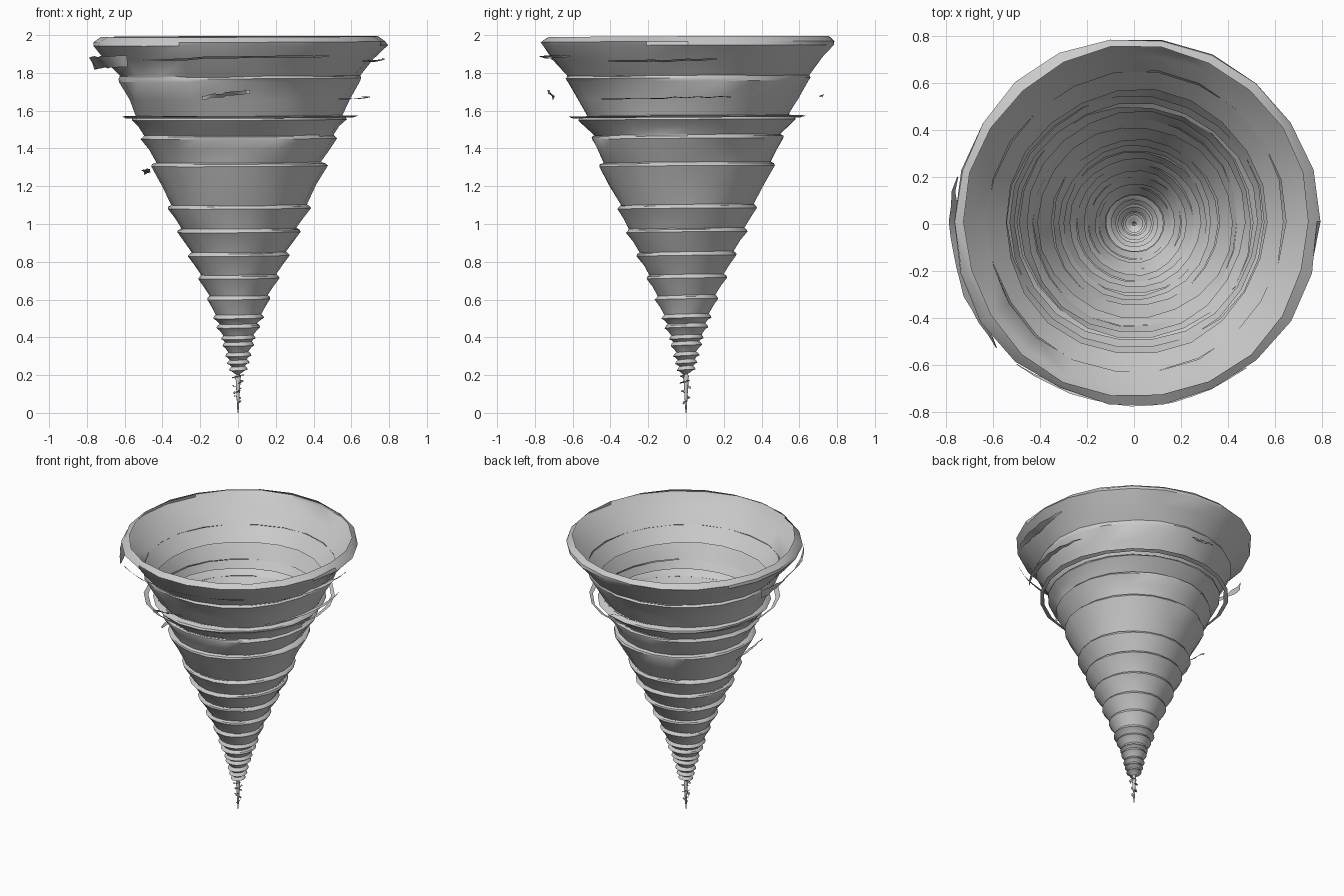
import bpy, bmesh, math, random
from mathutils import Vector

if "Cube" in bpy.data.objects:
    bpy.data.objects.remove(bpy.data.objects["Cube"])

random.seed(4)
SIDES = 22


def finish(bm, name):
    me = bpy.data.meshes.new(name)
    bm.to_mesh(me)
    bm.free()
    ob = bpy.data.objects.new(name, me)
    bpy.context.collection.objects.link(ob)
    bpy.ops.object.select_all(action='DESELECT')
    ob.select_set(True)
    bpy.context.view_layer.objects.active = ob
    bpy.ops.object.shade_smooth_by_angle(angle=math.radians(32))
    return ob


def lathe(name, profile, jitter=0.018):
    """Uneven surface of revolution, open at both ends."""
    bm = bmesh.new()
    rings = []
    for r, z in profile:
        ring = []
        p1, p2 = random.uniform(0, 6.28), random.uniform(0, 6.28)
        for i in range(SIDES):
            a = math.tau * i / SIDES
            k = 1 + jitter * (0.6 * math.sin(2 * a + p1) + 0.4 * math.sin(5 * a + p2))
            dz = 0.004 * math.sin(a + 0.6)
            ring.append(bm.verts.new((r * k * math.cos(a) + 0.005 * z, r * k * math.sin(a) + 0.005 * z,
                                      max(0, min(2, z + dz)))))
        rings.append(ring)
    for lo, hi in zip(rings, rings[1:]):
        for i in range(SIDES):
            j = (i + 1) % SIDES
            bm.faces.new((lo[i], lo[j], hi[j], hi[i]))
    return finish(bm, name)


def wisp(name, r, z, start, end, width, rise=0.0, tall=0.0):
    """Thin tapering arc of wind hanging off the funnel."""
    bm = bmesh.new()
    n = 12
    pairs = []
    for i in range(n + 1):
        t = i / n
        a = math.radians(start + (end - start) * t)
        w = max(0.08, math.sin(math.pi * t)) * width
        ro = r + random.uniform(-0.006, 0.006)
        h = z + rise * (t - 0.5) + random.uniform(-0.004, 0.004)
        d = Vector((math.cos(a), math.sin(a), 0))
        pairs.append((bm.verts.new(d * (ro - w) + Vector((0, 0, h - tall))),
                      bm.verts.new(d * ro + Vector((0, 0, h)))))
    for (a, b), (c, d) in zip(pairs, pairs[1:]):
        bm.faces.new((a, b, d, c))
    return finish(bm, name)


# Stepped funnel: each tier flares up to a lip, then steps inwards
# (bottom radius, top radius, top height)
tiers = [
    (0.006, 0.014, 0.20), (0.022, 0.050, 0.235), (0.036, 0.060, 0.27),
    (0.045, 0.070, 0.31), (0.052, 0.084, 0.365), (0.070, 0.092, 0.40),
    (0.080, 0.116, 0.46), (0.099, 0.134, 0.51), (0.120, 0.168, 0.61),
    (0.154, 0.215, 0.72), (0.198, 0.268, 0.84), (0.250, 0.325, 0.965),
    (0.306, 0.375, 1.09), (0.356, 0.468, 1.315), (0.440, 0.515, 1.46),
    (0.498, 0.575, 1.56),
]
profile = [(0.003, 0.0)]
z = 0.05
for i, (r0, r1, top) in enumerate(tiers):
    zm = z + 0.5 * (top - z)
    profile += [(r0, z), (r0 + 0.5 * (r1 - r0), zm), (r1, top - 0.008), (r1 - 0.006, top + 0.004)]
    # Inner skirt: the tier continues a little way down inside the one below
    if i > 8:
        lathe(f"inner_skirt_{i}", [(r0 - 0.030, z - 0.055), (r0, z)], 0.02)
    z = top + 0.012
# Upper bowl and rolled rim
profile += [(0.542, 1.575), (0.585, 1.66), (0.640, 1.755), (0.648, 1.772),
            (0.640, 1.785), (0.712, 1.87), (0.777, 1.945), (0.778, 1.965), (0.742, 1.992)]
lathe("funnel", profile)
lathe("inner_skirt_low", [(0.512, 1.52), (0.542, 1.575)], 0.02)
lathe("inner_skirt_top", [(0.560, 1.69), (0.640, 1.785)], 0.02)

# Narrow loose hoop around the widest lip
lathe("loose_hoop", [(0.605, 1.562), (0.632, 1.572)], 0.015)

# Tiny ragged discs around the tip
for i in range(6):
    h = 0.06 + 0.027 * i
    r = 0.008 + 0.003 * i
    s = random.uniform(0, 360)
    wisp(f"tip_shred_{i}", r + 0.008, h, s, s + 150, r, 0.015, 0.006)

# Loose wisps near the top
wisp("low_wisp_front", 0.775, 1.885, 230, 308, 0.03, 0.02, 0.01)
wisp("low_wisp_left", 0.785, 1.885, 165, 222, 0.06, 0.01, 0.06)
wisp("low_wisp_right", 0.775, 1.870, -32, 12, 0.05, 0.01, 0.01)
wisp("mid_wisp_right", 0.695, 1.670, -40, 20, 0.035, 0.015, 0.004)
wisp("mid_wisp_front", 0.730, 1.695, 255, 275, 0.03, 0.03, 0.02)
wisp("mid_wisp_back", 0.730, 1.680, 82, 96, 0.02, 0.008, 0.005)
wisp("small_wisp_left", 0.510, 1.285, 165, 205, 0.035, 0.02, 0.015)
